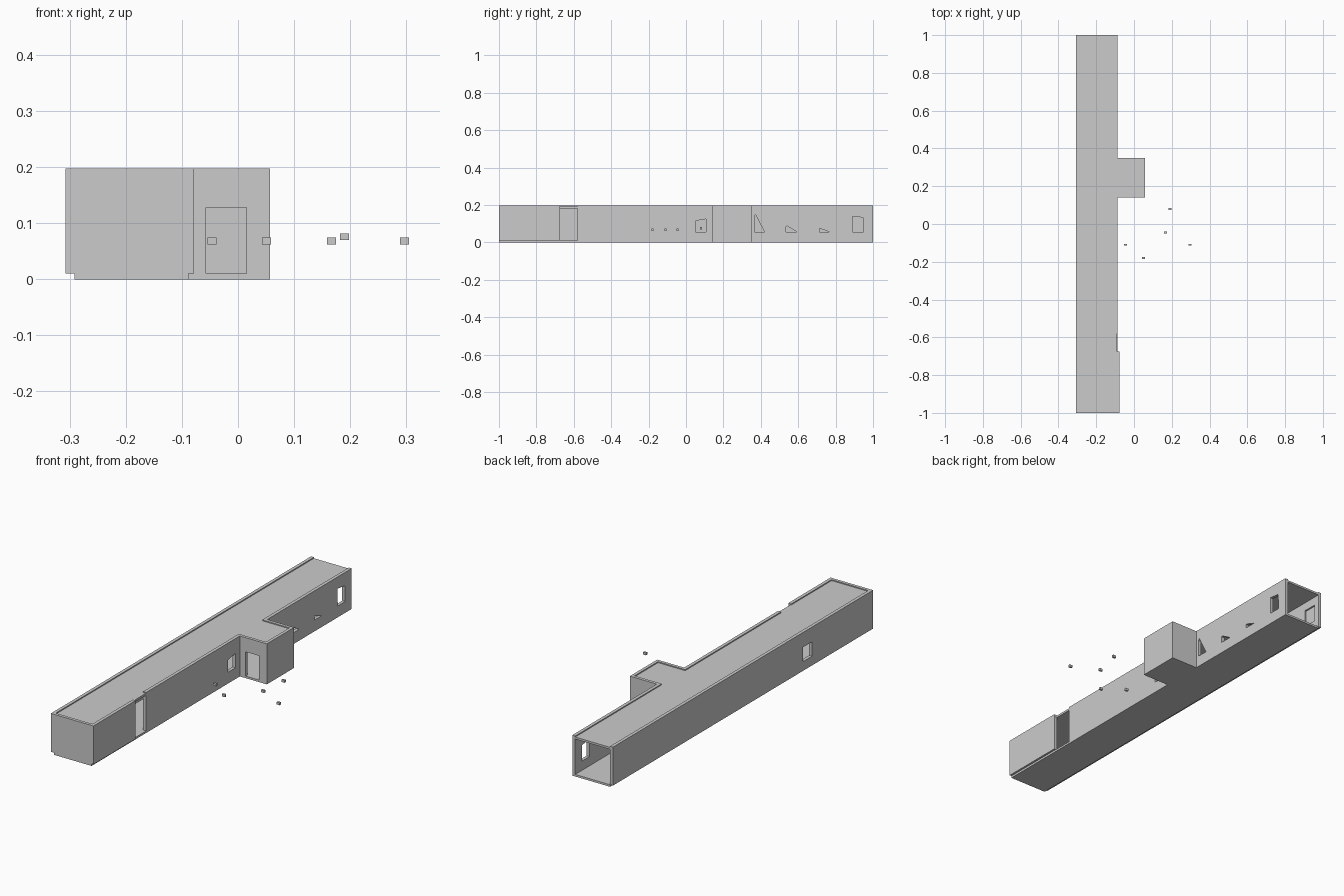
import bpy, bmesh

if "Cube" in bpy.data.objects:
    bpy.data.objects.remove(bpy.data.objects["Cube"])


def prism(name, poly, x0, x1):
    """Extrude a (y, z) outline along x."""
    bm = bmesh.new()
    a = [bm.verts.new((x0, y, z)) for y, z in poly]
    b = [bm.verts.new((x1, y, z)) for y, z in poly]
    n = len(poly)
    bm.faces.new(a)
    bm.faces.new(b[::-1])
    for i in range(n):
        bm.faces.new((a[i], b[i], b[(i + 1) % n], a[(i + 1) % n]))
    bmesh.ops.recalc_face_normals(bm, faces=bm.faces)
    mesh = bpy.data.meshes.new(name)
    bm.to_mesh(mesh)
    bm.free()
    ob = bpy.data.objects.new(name, mesh)
    bpy.context.collection.objects.link(ob)
    return ob


def rect(y0, y1, z0, z1):
    return [(y0, z0), (y1, z0), (y1, z1), (y0, z1)]


def box(name, x0, x1, y0, y1, z0, z1):
    return prism(name, rect(y0, y1, z0, z1), x0, x1)


def cut(ob, cutters):
    for c in cutters:
        m = ob.modifiers.new("opening", 'BOOLEAN')
        m.operation = 'DIFFERENCE'
        m.solver = 'EXACT'
        m.object = c
    dg = bpy.context.evaluated_depsgraph_get()
    mesh = bpy.data.meshes.new_from_object(ob.evaluated_get(dg))
    ob.modifiers.clear()
    ob.data = mesh
    for c in cutters:
        bpy.data.objects.remove(c)


H = 0.197   # wall top
F = 0.01    # floor top

# Floors
box("hall_floor", -0.291, -0.088, -1, 1, 0, F)
box("porch_floor", -0.088, 0.057, 0.14, 0.35, 0, F)

# Hall end and left wall with window
box("front_wall", -0.291, -0.078, -1, -0.985, F, H)
left = box("left_wall", -0.307, -0.291, -1, 1, F, H)
cut(left, [box("left_window", -0.35, -0.25, -0.53, -0.46, 0.055, 0.125),
           box("left_niche", -0.299, -0.25, 0.90, 0.97, 0.055, 0.14)])

# Right wall, broken by the side entrance and the porch
box("right_wall_front", -0.094, -0.078, -0.985, -0.675, F, H)
middle = box("right_wall_middle", -0.104, -0.088, -0.58, 0.14, F, H)
cut(middle, [prism("middle_window", [(0.05, 0.055), (0.107, 0.055), (0.107, 0.125), (0.05, 0.115)],
                   -0.15, -0.04)])
back = box("right_wall_back", -0.104, -0.088, 0.35, 1, F, H)
holes = [
    [(0.365, 0.055), (0.42, 0.055), (0.372, 0.148), (0.365, 0.14)],
    [(0.535, 0.055), (0.595, 0.055), (0.54, 0.088), (0.535, 0.085)],
    [(0.713, 0.055), (0.77, 0.055), (0.718, 0.074), (0.713, 0.073)],
    [(0.89, 0.055), (0.95, 0.055), (0.947, 0.133), (0.89, 0.14)],
]
cut(back, [prism("window_cut", p, -0.15, -0.04) for p in holes])

# Roofs, slightly below the wall tops
box("hall_roof", -0.291, -0.09, -0.985, 1, 0.182, 0.192)
box("porch_roof", -0.09, 0.042, 0.155, 0.335, 0.182, 0.192)

# Porch walls with a doorway in front
porch_front = box("porch_front_wall", -0.104, 0.057, 0.14, 0.155, F, H)
cut(porch_front, [box("doorway", -0.057, 0.015, 0.10, 0.20, F - 0.005, 0.128)])
box("porch_back_wall", -0.104, 0.057, 0.335, 0.35, F, H)
box("porch_side_wall", 0.042, 0.057, 0.155, 0.335, F, H)

# Small loose blocks floating beside the hall
blocks = [(-0.046, -0.11, 0.068), (0.051, -0.18, 0.068), (0.167, -0.045, 0.068),
          (0.190, 0.08, 0.076), (0.297, -0.11, 0.068)]
for i, (x, y, z) in enumerate(blocks):
    box(f"loose_block_{i + 1}", x - 0.008, x + 0.008, y - 0.005, y + 0.005, z - 0.006, z + 0.006)
